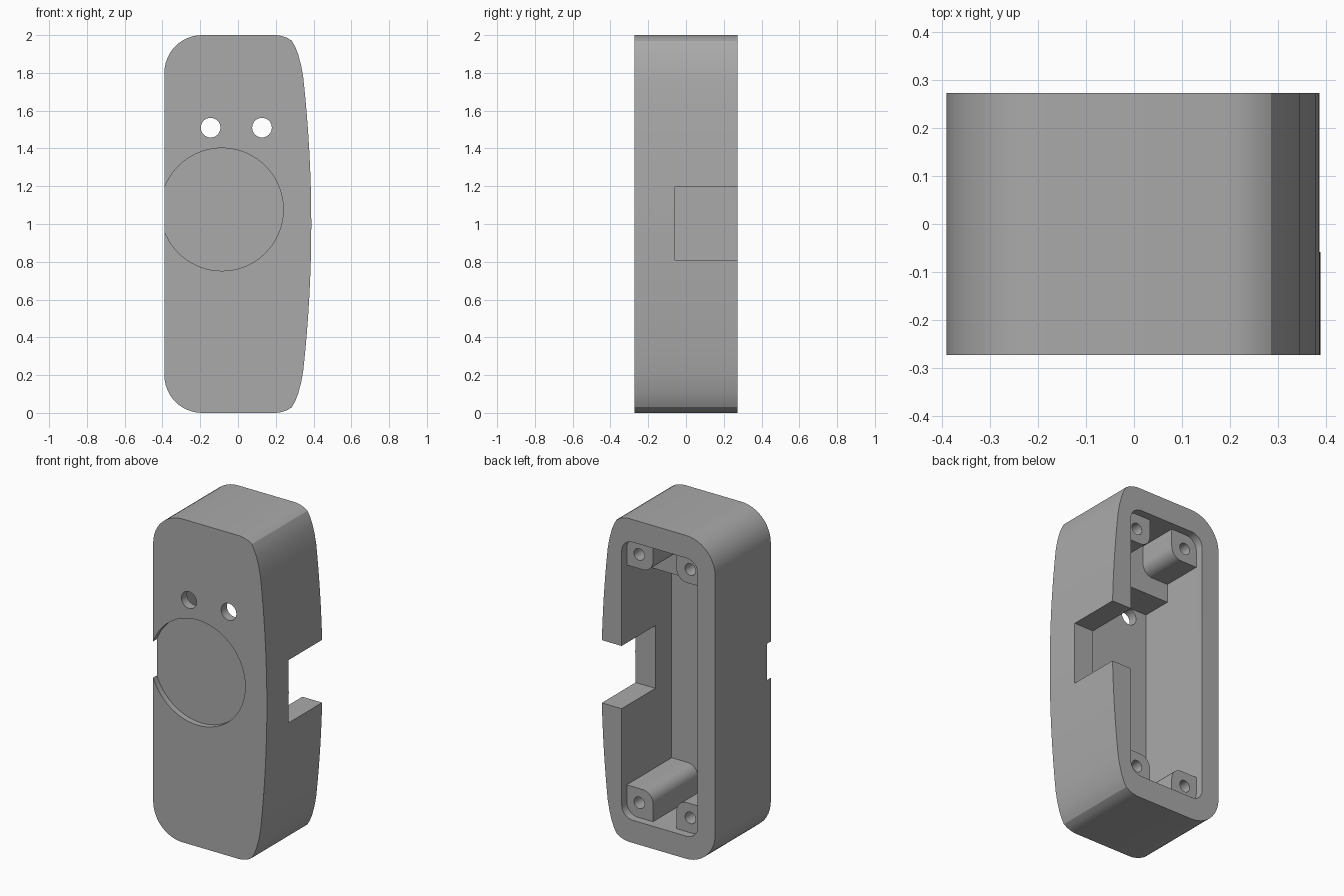
import bpy, bmesh, math

if "Cube" in bpy.data.objects:
    bpy.data.objects.remove(bpy.data.objects["Cube"], do_unlink=True)

FRONT, BACK = -0.272, 0.272
FLOOR = -0.217            # inner face of the front wall
LEFT, RIGHT = 0.25, -0.27  # cavity side walls
LOW, HIGH = 0.14, 1.86    # cavity bottom and top

grey = bpy.data.materials.new("mid grey plastic")
grey.use_nodes = True
grey.diffuse_color = (0.4, 0.4, 0.4, 1)
grey.node_tree.nodes["Principled BSDF"].inputs["Base Color"].default_value = (0.4, 0.4, 0.4, 1)


def arc(cx, cz, r, start, end, n=12):
    """Points on an arc in the xz plane, angles in degrees."""
    angles = [math.radians(start + (end - start) * i / n) for i in range(n + 1)]
    return [(cx + r * math.cos(a), cz + r * math.sin(a)) for a in angles]


def prism(name, outline, y0, y1):
    """Extrude an xz outline from y0 to y1."""
    bm = bmesh.new()
    face = bm.faces.new([bm.verts.new((x, y0, z)) for x, z in outline])
    top = bmesh.ops.extrude_face_region(bm, geom=[face])["geom"]
    moved = [v for v in top if isinstance(v, bmesh.types.BMVert)]
    bmesh.ops.translate(bm, verts=moved, vec=(0, y1 - y0, 0))
    bmesh.ops.recalc_face_normals(bm, faces=bm.faces)
    mesh = bpy.data.meshes.new(name)
    bm.to_mesh(mesh)
    bm.free()
    mesh.materials.append(grey)
    obj = bpy.data.objects.new(name, mesh)
    bpy.context.collection.objects.link(obj)
    return obj


def box(name, x0, x1, y0, y1, z0, z1):
    return prism(name, [(x0, z0), (x1, z0), (x1, z1), (x0, z1)], y0, y1)


def disc(name, x, z, r, y0, y1, n=48):
    return prism(name, arc(x, z, r, 0, 360, n)[:-1], y0, y1)


def combine(target, tool, operation="DIFFERENCE"):
    """Apply a boolean and remove the tool."""
    tool.hide_render = True
    mod = target.modifiers.new(tool.name, "BOOLEAN")
    mod.operation, mod.object, mod.solver = operation, tool, "EXACT"
    bpy.context.view_layer.objects.active = target
    bpy.ops.object.modifier_apply(modifier=mod.name)
    bpy.data.objects.remove(tool, do_unlink=True)


# Outer shell: rounded on one side, gently bowed with a chamfered corner on the other
upper = [(0.2, 2.0), (0.23, 1.996), (0.26, 1.986), (0.285, 1.97),
         (0.302, 1.94), (0.318, 1.9), (0.334, 1.84), (0.345, 1.78)]
upper += [(0.388 - 0.043 * (t / 8) ** 2, 1 + 0.78 * t / 8) for t in range(7, 0, -1)]
lower = [(x, 2 - z) for x, z in reversed(upper)]
outline = arc(-0.19, 0.2, 0.2, 270, 180) + arc(-0.19, 1.8, 0.2, 180, 90)
body = prism("enclosure_shell", outline + upper + [(0.388, 1)] + lower, FRONT, BACK)

# Open back cavity
r = 0.075
cavity = (arc(RIGHT + r, LOW + r, r, 270, 180, 8) + arc(RIGHT + r, HIGH - r, r, 180, 90, 8)
          + arc(LEFT - r, HIGH - r, r, 90, 0, 8) + arc(LEFT - r, LOW + r, r, 0, -90, 8))
combine(body, prism("cavity", cavity, FLOOR, BACK + 0.1))

# Ledge inside the top of the cavity
combine(body, box("top_ledge", RIGHT - 0.03, LEFT + 0.03, FLOOR - 0.02, -0.03, 1.565, HIGH + 0.03), "UNION")

# Corner screw posts, rounded towards the middle, each with a blind hole
size, lap = 0.18, 0.03
for wall_x, sx in ((LEFT, -1), (RIGHT, 1)):
    for wall_z, sz in ((LOW, 1), (HIGH, -1)):
        local = [(-lap, -lap), (size, -lap)] + arc(size - 0.07, size - 0.07, 0.07, 0, 90, 8) + [(-lap, size)]
        shape = [(wall_x + sx * u, wall_z + sz * v) for u, v in local]
        combine(body, prism("screw_post", shape, FLOOR - 0.02, BACK - 0.05), "UNION")
        combine(body, disc("screw_hole", wall_x + sx * 0.085, wall_z + sz * 0.092, 0.036, 0.0, BACK + 0.1, 24))

# Side notch, round front recess and two front holes
combine(body, box("side_notch", LEFT - 0.1, 0.6, -0.058, BACK + 0.1, 0.81, 1.198))
combine(body, disc("front_recess", -0.085, 1.077, 0.325, FRONT - 0.1, FRONT + 0.036, 72))
for x in (-0.145, 0.127):
    combine(body, disc("front_hole", x, 1.51, 0.052, FRONT - 0.1, FLOOR + 0.1, 32))

bpy.ops.object.select_all(action="DESELECT")
body.select_set(True)
bpy.context.view_layer.objects.active = body
bpy.ops.object.shade_smooth_by_angle(angle=math.radians(20))
